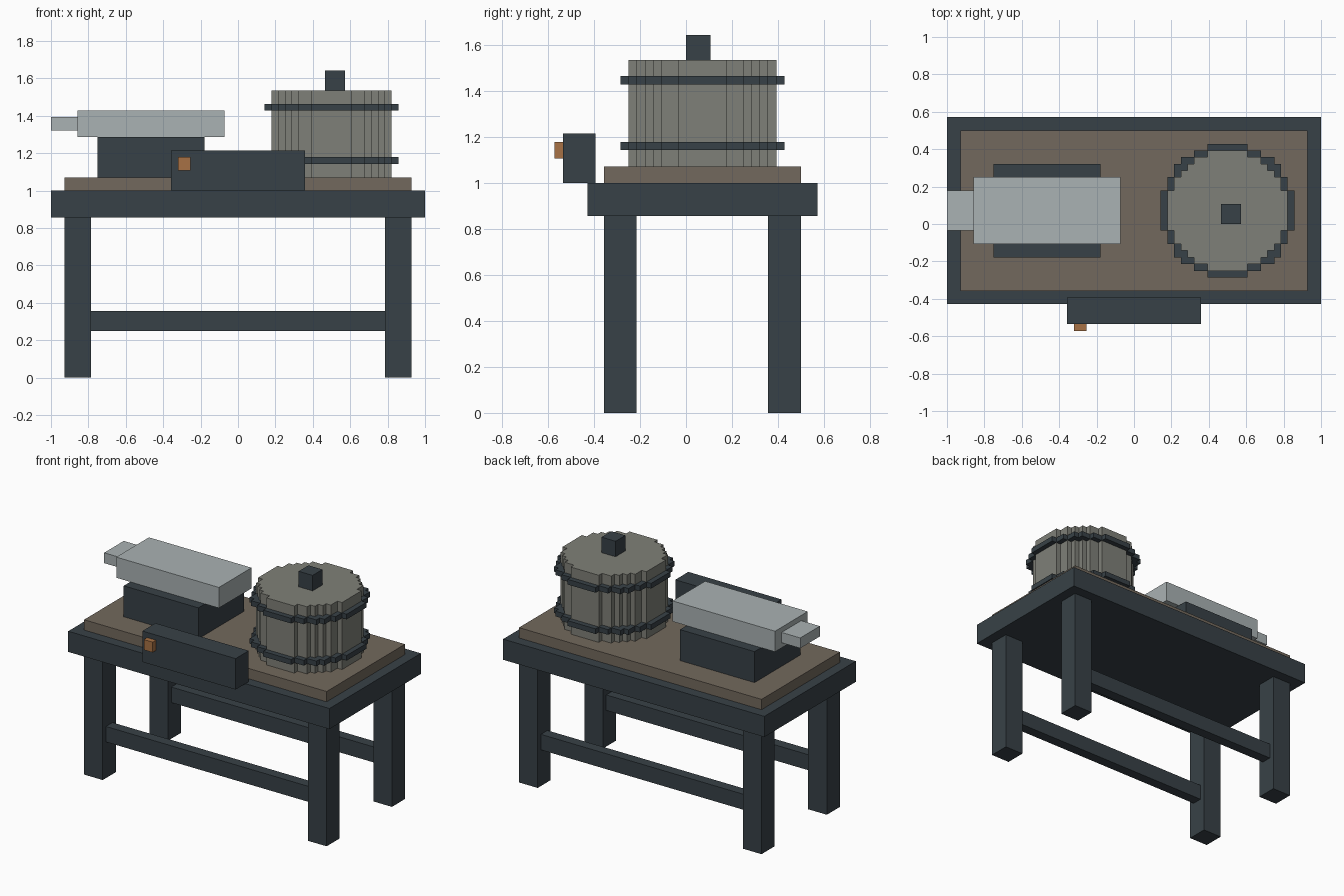
import bpy, bmesh, math

if "Cube" in bpy.data.objects:
    bpy.data.objects.remove(bpy.data.objects["Cube"])

U = 1 / 14  # grid unit of the blocky design


def material(name, rgb):
    m = bpy.data.materials.new(name)
    m.diffuse_color = (*rgb, 1)
    m.use_nodes = True
    m.node_tree.nodes["Principled BSDF"].inputs["Base Color"].default_value = m.diffuse_color
    return m


DARK = material("dark_iron", (0.039, 0.053, 0.063))
WOOD = material("brown_wood", (0.171, 0.141, 0.109))
STAVE = material("grey_wood", (0.212, 0.216, 0.188))
STEEL = material("pale_steel", (0.40, 0.445, 0.451))
COPPER = material("copper", (0.39, 0.165, 0.058))


def finish(name, bm, mat):
    bmesh.ops.recalc_face_normals(bm, faces=bm.faces)
    me = bpy.data.meshes.new(name)
    bm.to_mesh(me)
    bm.free()
    me.materials.append(mat)
    ob = bpy.data.objects.new(name, me)
    bpy.context.collection.objects.link(ob)
    return ob


def box(name, x, y, z, mat):
    """Box from (min, max) ranges in grid units."""
    bm = bmesh.new()
    bmesh.ops.create_cube(bm, size=1)
    for v in bm.verts:
        v.co = [(r[0] if c < 0 else r[1]) * U for c, r in zip(v.co, (x, y, z))]
    return finish(name, bm, mat)


def stepped_disc(name, cx, cy, radius, z, mat, cell=0.5):
    """Prism whose outline is a circle snapped to half-unit cells."""
    rows = []
    for i in range(round(radius / cell)):
        d = (i + 0.5) * cell
        half = math.floor(math.sqrt(radius**2 - d**2) / cell + 0.5) * cell
        rows.append((i * cell, (i + 1) * cell, half))
    # one quadrant from the +x side up to the +y side, dropping repeated steps
    quad = []
    for lo, hi, half in rows:
        if quad and quad[-1][0] == half:
            quad[-1] = (half, hi)
        else:
            if quad:
                quad.append((half, lo))
            quad.append((half, hi))
    right = [(x, -y) for x, y in reversed(quad)] + quad
    outline = right + [(-x, -y) for x, y in right]
    bm = bmesh.new()
    face = bm.faces.new([bm.verts.new(((cx + x) * U, (cy + y) * U, z[0] * U))
                         for x, y in outline])
    top = bmesh.ops.extrude_face_region(bm, geom=[face], use_keep_orig=True)
    verts = [g for g in top["geom"] if isinstance(g, bmesh.types.BMVert)]
    bmesh.ops.translate(bm, verts=verts, vec=(0, 0, (z[1] - z[0]) * U))
    return finish(name, bm, mat)


# table
box("table_top", (-14, 14), (-6, 8), (12, 14), DARK)
box("wooden_board", (-13, 13), (-5, 7), (14, 15), WOOD)
for side, y in (("front", -5), ("back", 5)):
    box(side + "_left_leg", (-13, -11), (y, y + 2), (0, 12), DARK)
    box(side + "_right_leg", (11, 13), (y, y + 2), (0, 12), DARK)
    box(side + "_stretcher", (-11, 11), (y + 0.5, y + 1.5), (3.5, 5), DARK)

# front control box
box("front_panel", (-5, 5), (-7.5, -5.5), (14, 17), DARK)
box("panel_button", (-4.5, -3.55), (-8, -7.5), (15.5, 16.5), COPPER)

# anvil-like block on the left
box("block_base", (-10.5, -2.5), (-2.5, 4.5), (15, 18), DARK)
box("block_head", (-12, -1), (-1.5, 3.5), (18, 20), STEEL)
box("block_horn", (-14, -12), (-0.5, 2.5), (18.5, 19.5), STEEL)

# barrel on the right
stepped_disc("barrel", 7, 1, 4.5, (15, 21.5), STAVE)
stepped_disc("lower_hoop", 7, 1, 5, (16, 16.5), DARK)
stepped_disc("upper_hoop", 7, 1, 5, (20, 20.5), DARK)
box("barrel_knob", (6.5, 8), (0, 1.5), (21.5, 23), DARK)
